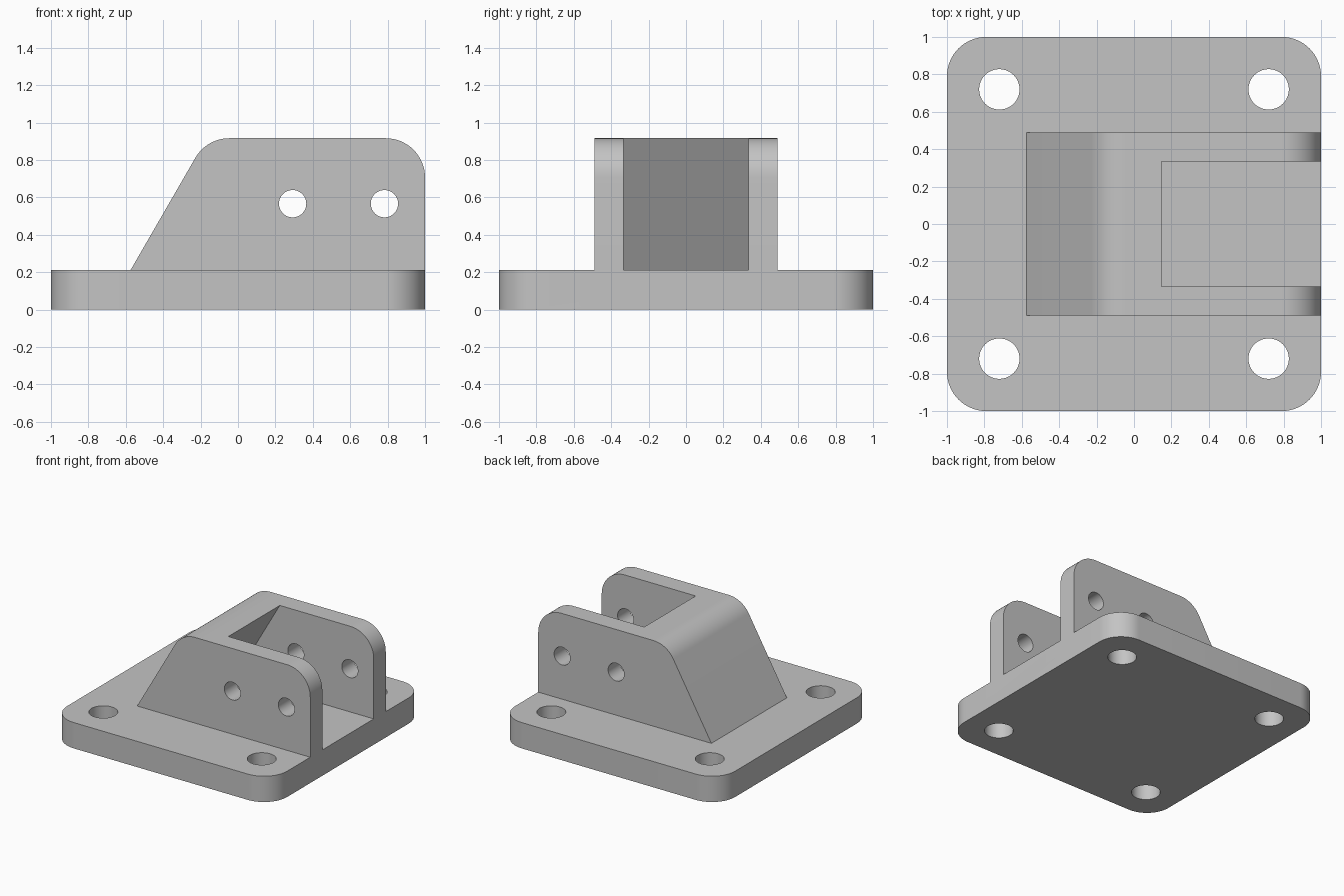
import bpy, bmesh, math
from mathutils import Vector

if "Cube" in bpy.data.objects:
    bpy.data.objects.remove(bpy.data.objects["Cube"])

THICK, TOP, RAD = 0.212, 0.916, 0.21
SLOPE = math.tan(math.radians(60))

grey = bpy.data.materials.new("plain grey")
grey.use_nodes = True
COLOUR = (0.55, 0.55, 0.55, 1)
grey.diffuse_color = COLOUR
grey.node_tree.nodes["Principled BSDF"].inputs["Base Color"].default_value = COLOUR


def rounded(corners, steps=16):
    """Outline from (a, b, radius) corners, each rounded by a tangent arc."""
    pts = []
    for i, (a, b, r) in enumerate(corners):
        p = Vector((a, b))
        if not r:
            pts.append(p)
            continue
        u = (Vector(corners[i - 1][:2]) - p).normalized()
        v = (Vector(corners[(i + 1) % len(corners)][:2]) - p).normalized()
        half = u.angle(v) / 2
        centre = p + (u + v).normalized() * (r / math.sin(half))
        start = p + u * (r / math.tan(half)) - centre
        end = p + v * (r / math.tan(half)) - centre
        turn = start.angle_signed(end)
        for k in range(steps + 1):
            t = -turn * k / steps
            c, s = math.cos(t), math.sin(t)
            pts.append(centre + Vector((start.x * c - start.y * s,
                                        start.x * s + start.y * c)))
    return pts


def prism(name, outline, low, high, axis):
    """Extrude an outline along z (outline in xy) or along y (outline in xz)."""
    def place(p, d):
        return (p[0], p[1], d) if axis == "z" else (p[0], d, p[1])
    bm = bmesh.new()
    face = bm.faces.new([bm.verts.new(place(p, low)) for p in outline])
    ext = bmesh.ops.extrude_face_region(bm, geom=[face])
    moved = [g for g in ext["geom"] if isinstance(g, bmesh.types.BMVert)]
    bmesh.ops.translate(bm, verts=moved, vec=place((0, 0), high - low))
    bmesh.ops.recalc_face_normals(bm, faces=bm.faces)
    mesh = bpy.data.meshes.new(name)
    bm.to_mesh(mesh)
    bm.free()
    mesh.materials.append(grey)
    ob = bpy.data.objects.new(name, mesh)
    bpy.context.collection.objects.link(ob)
    return ob


def circle(a, b, r, n=48):
    return [(a + r * math.cos(math.tau * k / n), b + r * math.sin(math.tau * k / n))
            for k in range(n)]


def combine(target, tool, operation):
    """Apply a boolean and discard the tool object."""
    mod = target.modifiers.new(operation.lower(), "BOOLEAN")
    mod.operation, mod.solver, mod.object = operation, "EXACT", tool
    bpy.context.view_layer.objects.active = target
    bpy.ops.object.modifier_apply(modifier=mod.name)
    bpy.data.objects.remove(tool)


# Base plate with rounded corners
bracket = prism("mounting_bracket", rounded(
    [(-1, -1, RAD), (1, -1, RAD), (1, 1, RAD), (-1, 1, RAD)]), 0, THICK, "z")

# Sloped clevis block, its foot sunk into the plate
sunk = THICK / 2
foot = -0.574
block = prism("clevis_block", rounded([
    (foot, sunk, 0), (1, sunk, 0), (1, TOP, RAD),
    (foot + (TOP - THICK) / SLOPE, TOP, RAD), (foot, THICK, 0)]), -0.49, 0.49, "y")

# Slot between the lugs, its end wall parallel to the sloped back
def slot_x(z):
    return 0.146 - (TOP - z) / SLOPE

slot = prism("slot_cutter", [(slot_x(0), 0), (1.2, 0), (1.2, 1.1), (slot_x(1.1), 1.1)],
             -0.334, 0.334, "y")
combine(block, slot, "DIFFERENCE")

# Pin holes through both lugs
for x in (0.292, 0.783):
    combine(block, prism("pin_hole", circle(x, 0.566, 0.073), -0.7, 0.7, "y"), "DIFFERENCE")

combine(bracket, block, "UNION")

# Bolt holes in the plate corners
for x in (-0.72, 0.72):
    for y in (-0.72, 0.72):
        combine(bracket, prism("bolt_hole", circle(x, y, 0.108), -0.1, 0.4, "z"), "DIFFERENCE")

# Smooth curved faces, crisp edges
bpy.ops.object.select_all(action="DESELECT")
bracket.select_set(True)
bpy.context.view_layer.objects.active = bracket
bpy.ops.object.shade_smooth_by_angle(angle=math.radians(25))
